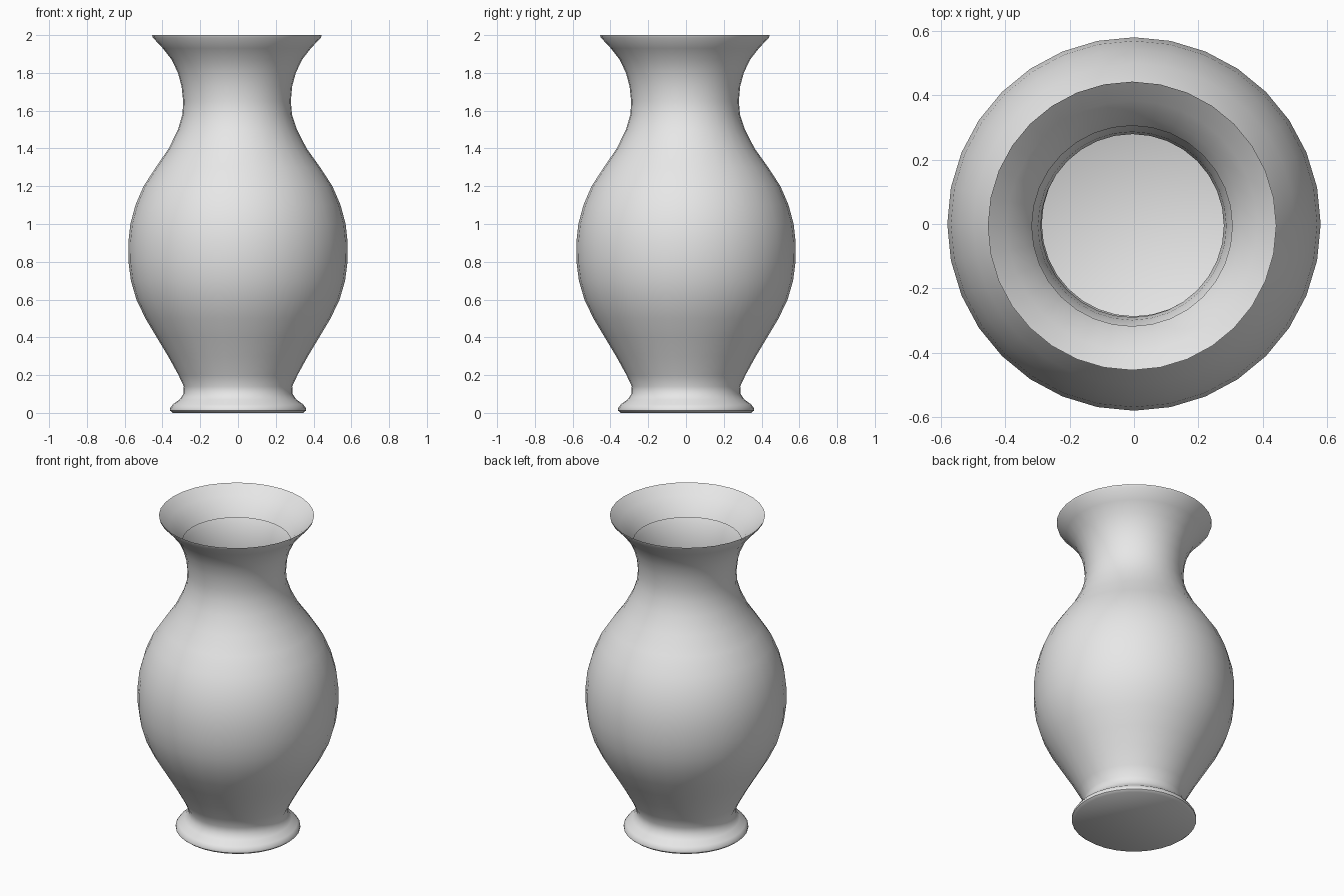
import bpy
import bmesh
from math import cos, sin, tau

if "Cube" in bpy.data.objects:
    bpy.data.objects.remove(bpy.data.objects["Cube"])

SEGMENTS = 32

# Plain grey clay
clay = bpy.data.materials.new("grey_clay")
clay.use_nodes = True
clay.diffuse_color = (0.8, 0.8, 0.8, 1)
clay.node_tree.nodes["Principled BSDF"].inputs["Base Color"].default_value = (0.8, 0.8, 0.8, 1)

# Profile (radius, height): foot, belly, neck, flared rim, then the lip folded inside
profile = [
    (0.345, 0.0), (0.36, 0.012), (0.36, 0.025), (0.345, 0.045), (0.31, 0.07),
    (0.289, 0.1), (0.287, 0.14), (0.315, 0.2), (0.37, 0.3), (0.43, 0.4),
    (0.49, 0.5), (0.538, 0.6), (0.567, 0.7), (0.58, 0.8), (0.581, 0.9),
    (0.57, 1.0), (0.543, 1.1), (0.5, 1.2), (0.435, 1.3), (0.365, 1.4),
    (0.315, 1.5), (0.29, 1.58), (0.285, 1.65), (0.293, 1.73), (0.312, 1.8),
    (0.345, 1.87), (0.392, 1.93), (0.445, 1.987), (0.449, 2.0),
    (0.39, 1.945), (0.34, 1.89), (0.312, 1.84),
]


def lathe(name, points, material):
    """Spin a profile into a wall and close its first ring with a flat base."""
    bm = bmesh.new()
    rings = []
    for radius, z in points:
        lean = -0.006 * min(1, max(0, (z - 1.3) / 0.4))
        rings.append([bm.verts.new((radius * cos(tau * i / SEGMENTS) + lean,
                                    radius * sin(tau * i / SEGMENTS) + lean, z))
                      for i in range(SEGMENTS)])
    for low, high in zip(rings, rings[1:]):
        for i in range(SEGMENTS):
            j = (i + 1) % SEGMENTS
            bm.faces.new((low[i], low[j], high[j], high[i]))
    bm.faces.new(rings[0][::-1])
    mesh = bpy.data.meshes.new(name)
    bm.to_mesh(mesh)
    bm.free()
    mesh.materials.append(material)
    obj = bpy.data.objects.new(name, mesh)
    bpy.context.collection.objects.link(obj)
    return obj


# Vase body
vase = lathe("vase", profile, clay)
bpy.ops.object.select_all(action="DESELECT")
vase.select_set(True)
bpy.context.view_layer.objects.active = vase
bpy.ops.object.shade_smooth_by_angle(angle=0.7)
